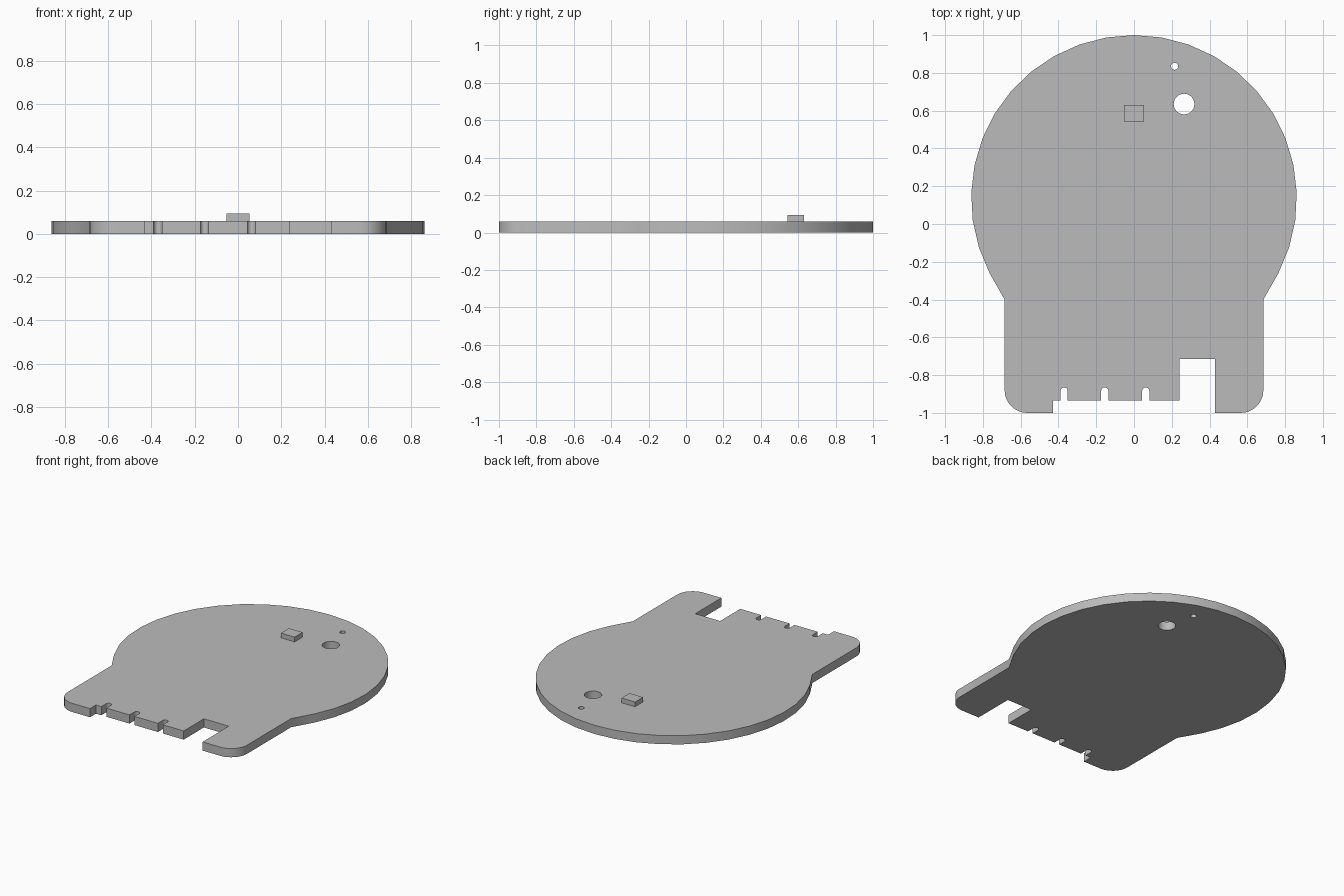
import bpy, bmesh
from math import sin, cos, radians, pi

cube = bpy.data.objects.get("Cube")
if cube:
    bpy.data.objects.remove(cube)

THICK = 0.06

grey = bpy.data.materials.new("plain_grey")
grey.use_nodes = True
grey.diffuse_color = (0.5, 0.5, 0.5, 1)
grey.node_tree.nodes["Principled BSDF"].inputs["Base Color"].default_value = (0.5, 0.5, 0.5, 1)


def arc(cx, cy, r, start, end, steps):
    """Points along an arc, angles in degrees."""
    angles = [radians(start + (end - start) * i / steps) for i in range(steps + 1)]
    return [(cx + r * cos(a), cy + r * sin(a)) for a in angles]


def finish(bm, name):
    bmesh.ops.recalc_face_normals(bm, faces=bm.faces[:])
    mesh = bpy.data.meshes.new(name)
    bm.to_mesh(mesh)
    bm.free()
    mesh.materials.append(grey)
    obj = bpy.data.objects.new(name, mesh)
    bpy.context.collection.objects.link(obj)
    return obj


def plate(name, loops, height):
    """Fill the outline, leaving inner loops as holes, and extrude upward."""
    bm = bmesh.new()
    for loop in loops:
        verts = [bm.verts.new((x, y, 0)) for x, y in loop]
        for a, b in zip(verts, verts[1:] + verts[:1]):
            bm.edges.new((a, b))
    bmesh.ops.triangle_fill(bm, edges=bm.edges[:], use_beauty=True, use_dissolve=False)
    base = bm.faces[:]
    top = bmesh.ops.extrude_face_region(bm, geom=base, use_keep_orig=True)["geom"]
    bmesh.ops.translate(bm, vec=(0, 0, height),
                        verts=[v for v in top if isinstance(v, bmesh.types.BMVert)])
    return finish(bm, name)


# Board outline, anticlockwise from the right neck over the round head
head = arc(0, 0.138, 0.862, -37.2, 217.2, 26)
neck_x, corner = 0.685, 0.12
outline = [(neck_x, -0.4)] + head[1:-1] + [(-neck_x, -0.4)]
outline += arc(-neck_x + corner, -1 + corner, corner, 180, 270, 8)

# Recessed front edge with three round-ended slots
outline += [(-0.43, -1), (-0.43, -0.935)]
for x in (-0.37, -0.155, 0.062):
    r = 0.019
    outline += [(x - r, -0.935)] + arc(x, -0.884, r, 180, 0, 8) + [(x + r, -0.935)]

# Deep rectangular notch and right corner
outline += [(0.24, -0.935), (0.24, -0.715), (0.43, -0.715), (0.43, -1)]
outline += arc(neck_x - corner, -1 + corner, corner, 270, 360, 8)

# Through holes
large_hole = arc(0.265, 0.635, 0.055, 0, 360, 24)[:-1]
small_hole = arc(0.215, 0.835, 0.019, 0, 360, 16)[:-1]

board = plate("board", [outline, large_hole, small_hole], THICK)
bpy.context.view_layer.objects.active = board
board.select_set(True)
bpy.ops.object.shade_smooth_by_angle(angle=pi / 6)

# Small raised block on the head
block = plate("raised_block", [[(-0.052, 0.543), (0.052, 0.543), (0.052, 0.63), (-0.052, 0.63)]], 0.033)
block.location.z = THICK
